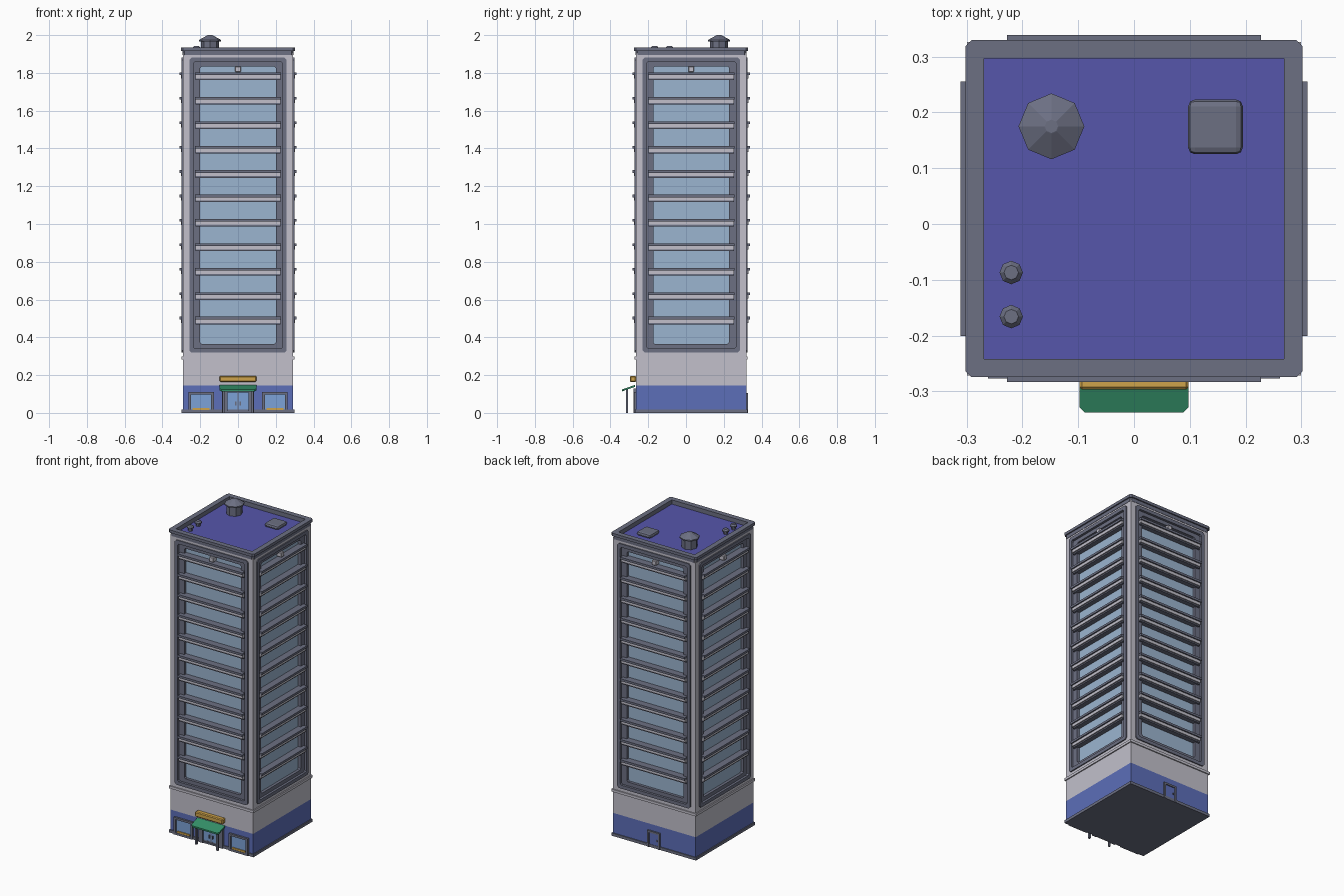
import bpy, bmesh, math
from mathutils import Matrix, Vector

if "Cube" in bpy.data.objects:
    bpy.data.objects.remove(bpy.data.objects["Cube"])

YC = 0.0275          # tower centre in y
W = 0.292            # half width of the wall


def material(name, *rgb):
    m = bpy.data.materials.new(name)
    m.diffuse_color = (*rgb, 1)
    m.use_nodes = True
    m.node_tree.nodes["Principled BSDF"].inputs["Base Color"].default_value = m.diffuse_color
    return m


WALL = material("pale grey wall", .54, .53, .60)
FRAME = material("slate grey", .15, .16, .225)
ROOF = material("violet roof", .093, .093, .41)
BASE = material("blue base", .107, .156, .485)
GLASS = material("window glass", .33, .46, .63)
DOOR = material("door glass", .20, .36, .68)
GOLD = material("gold", .62, .37, .07)
GREEN = material("green canopy", .034, .28, .14)

# Side frame: local x runs along the facade, local -y points outward
SIDES = [Matrix.Translation((0, YC, 0)) @ Matrix.Rotation(math.radians(90 * i), 4, 'Z') for i in range(4)]
FRONT, BACK = SIDES[0], SIDES[2]


def add_box(bm, x0, x1, y0, y1, z0, z1):
    mat = Matrix.Translation(((x0 + x1) / 2, (y0 + y1) / 2, (z0 + z1) / 2)) @ \
        Matrix.Diagonal((x1 - x0, y1 - y0, z1 - z0, 1))
    bmesh.ops.create_cube(bm, size=1, matrix=mat)


def outline(hx, hz, c):
    return [(hx - c, -hz), (hx, -hz + c), (hx, hz - c), (hx - c, hz),
            (-hx + c, hz), (-hx, hz - c), (-hx, -hz + c), (-hx + c, -hz)]


def add_ring(bm, outer, inner, d0, d1, place):
    """Chamfered picture-frame ring; place maps (u, v, depth) to a point."""
    loops = [[bm.verts.new(place(u, v, d)) for u, v in o]
             for o, d in ((outer, d0), (outer, d1), (inner, d1), (inner, d0))]
    for k in range(4):
        a, b = loops[k], loops[(k + 1) % 4]
        for i in range(8):
            j = (i + 1) % 8
            bm.faces.new((a[i], a[j], b[j], b[i]))


def finish(bm, name, mat, matrix=None, bevel=0):
    if matrix:
        bmesh.ops.transform(bm, matrix=matrix, verts=bm.verts)
    bmesh.ops.recalc_face_normals(bm, faces=bm.faces)
    me = bpy.data.meshes.new(name)
    bm.to_mesh(me)
    bm.free()
    me.materials.append(mat)
    ob = bpy.data.objects.new(name, me)
    bpy.context.collection.objects.link(ob)
    if bevel:
        mod = ob.modifiers.new("bevel", 'BEVEL')
        mod.width, mod.segments = bevel, 1
    return ob


def boxes(name, mat, items, matrix=FRONT, bevel=0):
    bm = bmesh.new()
    for b in items:
        add_box(bm, *b)
    return finish(bm, name, mat, matrix, bevel)


def slab(name, mat, h, z0, z1):
    return boxes(name, mat, [(-h, h, -h, h, z0, z1)])


# Walls: base, lower band, upper band, corner piers
slab("plinth", FRAME, 0.298, 0, 0.018)
slab("blue_base", BASE, W, 0.018, 0.145)
slab("lower_wall", WALL, W, 0.145, 0.33)
slab("ledge", WALL, 0.299, 0.282, 0.298)
slab("upper_wall", WALL, W, 1.872, 1.905)
boxes("corner_piers", WALL, [(min(a * .25, a * W), max(a * .25, a * W), min(b * .25, b * W),
      max(b * .25, b * W), .33, 1.872) for a in (-1, 1) for b in (-1, 1)])
slab("glass_core", GLASS, 0.266, 0.33, 1.872)

# Parapet and sunken roof
bm = bmesh.new()
for h, z0, z1 in ((0.294, 1.895, 1.917), (0.302, 1.917, 1.935)):
    add_ring(bm, outline(h, h, .011), outline(.269, .269, .0005), z0, z1,
             lambda u, v, d: (u, v, d))
finish(bm, "parapet", FRAME, FRONT)
slab("roof_floor", ROOF, 0.27, 1.9, 1.908)

# Facade frames, spandrels, sill lips and lamps on all four sides
for i, side in enumerate(SIDES):
    bm = bmesh.new()
    zm = 1.10
    put = lambda u, v, d: (u, -d, v + zm)
    add_ring(bm, outline(.258, .781, .012), outline(.236, .759, .008), .26, .299, put)
    add_ring(bm, outline(.237, .76, .002), outline(.2, .735, .008), .26, .284, put)
    finish(bm, f"window_frame_{i}", FRAME, side)
    zs = [0.487 + 0.1293 * k for k in range(11)]
    boxes(f"spandrels_{i}", WALL, [(-.226, .226, -.303, -.262, z - .010, z + .008) for z in zs], side)
    boxes(f"sill_lips_{i}", FRAME, [(-.228, .228, -.311, -.262, z + .008, z + .022) for z in zs] +
          [(-.226, .226, -.296, -.262, z - .018, z - .010) for z in zs], side)
    boxes(f"top_lamp_{i}", WALL, [(-.015, .015, -.298, -.262, 1.805, 1.835)], side, .003)

# Shop windows either side of the entrance
F = -W
for s, n in ((-1, "left"), (1, "right")):
    c = s * 0.195
    boxes(f"{n}_shop_frame", FRAME, [
        (c - .067, c - .053, F - .012, F, 0, .11), (c + .053, c + .067, F - .012, F, 0, .11),
        (c - .053, c + .053, F - .012, F, .097, .11), (c - .053, c + .053, F - .012, F, 0, .014)])
    boxes(f"{n}_shop_glass", DOOR, [(c - .053, c + .053, F - .004, F, .014, .097)])
    boxes(f"{n}_shop_sill", GOLD, [(c - .045, c + .045, F - .010, F - .003, .014, .025)])

# Entrance double door
boxes("entrance_frame", FRAME, [
    (-.085, -.056, F - .014, F, 0, .13), (.056, .085, F - .014, F, 0, .13),
    (-.056, .056, F - .014, F, .108, .13), (-.003, .003, F - .008, F, 0, .108),
    (-.056, .056, F - .010, F, 0, .010)])
boxes("entrance_doors", DOOR, [(-.056, .056, F - .005, F, .01, .108)])
boxes("door_handles", FRAME, [(s * .012 - .003, s * .012 + .003, F - .012, F - .004, .04, .06)
                              for s in (-1, 1)])

# Sloping canopy with clipped front corners, posts and blank sign
bm = bmesh.new()
pts = [(-.098, -.27), (-.098, -.328), (-.088, -.338), (.088, -.338), (.098, -.328), (.098, -.27)]
slope = lambda y: 0.148 + (y + .27) * 0.35
low = [bm.verts.new((x, y, slope(y) - .010)) for x, y in pts]
top = [bm.verts.new((x, y, slope(y))) for x, y in pts]
bm.faces.new(low)
bm.faces.new(top)
for a in range(6):
    b = (a + 1) % 6
    bm.faces.new((low[a], low[b], top[b], top[a]))
finish(bm, "canopy", GREEN)
boxes("canopy_posts", FRAME, [(s * .075 - .006, s * .075 + .006, -.318, -.306, 0, .127)
                              for s in (-1, 1)], Matrix())
boxes("sign_board", GOLD, [(-.098, .098, -.297, -.264, .164, .196)], Matrix(), .005)

# Back service door
boxes("back_door_frame", FRAME, [
    (-.045, -.033, F - .010, F, 0, .105), (.033, .045, F - .010, F, 0, .105),
    (-.033, .033, F - .010, F, .093, .105)], BACK)
boxes("back_door", BASE, [(-.033, .033, F - .004, F, .01, .093)], BACK)
boxes("back_door_handle", FRAME, [(.018, .025, F - .010, F - .003, .045, .055)], BACK)


def turned(name, x, y, profile):
    """Eight-sided lathe from (radius, z) pairs."""
    bm = bmesh.new()
    rings = [[bm.verts.new((x + r * math.cos(math.pi / 4 * k), y + r * math.sin(math.pi / 4 * k), z))
              for k in range(8)] for r, z in profile]
    for a, b in zip(rings, rings[1:]):
        for k in range(8):
            j = (k + 1) % 8
            bm.faces.new((a[k], a[j], b[j], b[k]))
    bm.faces.new(rings[0])
    bm.faces.new(rings[-1])
    finish(bm, name, FRAME)


# Rooftop equipment
turned("large_vent", -.148, .175, [(.047, 1.905), (.047, 1.966), (.059, 1.966), (.059, 1.974),
                                   (.014, 1.999), (.012, 2.0)])
for n, y in (("front", -.166), ("rear", -.087)):
    turned(f"{n}_pipe", -.22, y, [(.013, 1.905), (.013, 1.924), (.021, 1.926), (.021, 1.933), (.013, 1.942)])
ob = boxes("roof_hatch", FRAME, [(.097, .195, .125, .223, 1.905, 1.931)], Matrix(), .012)
ob.modifiers["bevel"].segments = 2
